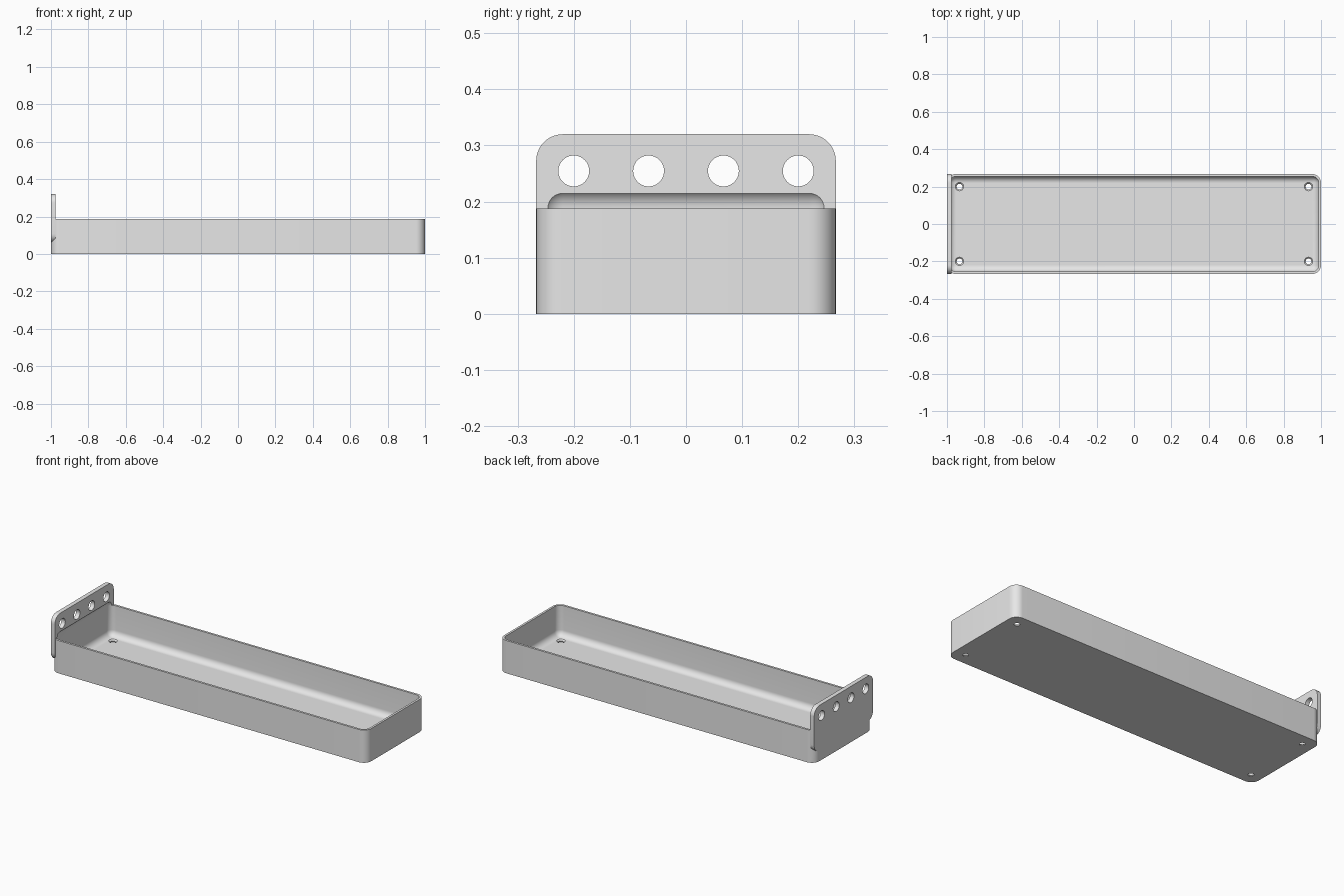
import bpy, bmesh
from mathutils import Matrix, Vector

default = bpy.data.objects.get("Cube")
if default:
    bpy.data.objects.remove(default, do_unlink=True)

# Material
grey = bpy.data.materials.new("plain grey")
grey.use_nodes = True
grey.diffuse_color = (0.8, 0.8, 0.8, 1)
grey.node_tree.nodes["Principled BSDF"].inputs["Base Color"].default_value = (0.8, 0.8, 0.8, 1)

# Main dimensions
HALF_W, RIM, WALL, PLATE = 0.267, 0.1875, 0.0125, 0.025
CORNER, FILLET = 0.0475, 0.035


def add_object(name, bm):
    bmesh.ops.recalc_face_normals(bm, faces=bm.faces)
    mesh = bpy.data.meshes.new(name)
    bm.to_mesh(mesh)
    bm.free()
    mesh.materials.append(grey)
    obj = bpy.data.objects.new(name, mesh)
    bpy.context.collection.objects.link(obj)
    return obj


def rounded_box(name, low, high, radius, axis=None, segments=10):
    """Box with edges rounded, either all or only those along one axis."""
    low, high = Vector(low), Vector(high)
    bm = bmesh.new()
    place = Matrix.Translation((low + high) / 2) @ Matrix.Diagonal((*(high - low), 1))
    bmesh.ops.create_cube(bm, size=1, matrix=place)
    edges = [e for e in bm.edges if axis is None
             or abs((e.verts[0].co - e.verts[1].co).normalized()[axis]) > 0.9]
    bmesh.ops.bevel(bm, geom=edges, offset=radius, segments=segments,
                    profile=0.5, affect='EDGES', clamp_overlap=True)
    return add_object(name, bm)


def cone(name, centre, r_low, r_high, depth, axis='Z'):
    bm = bmesh.new()
    turn = Matrix.Rotation(1.5707963, 4, 'Y') if axis == 'X' else Matrix()
    bmesh.ops.create_cone(bm, cap_ends=True, segments=40, radius1=r_low,
                          radius2=r_high, depth=depth,
                          matrix=Matrix.Translation(centre) @ turn)
    return add_object(name, bm)


def combine(target, other, operation):
    other.hide_render = True
    mod = target.modifiers.new(operation.lower(), 'BOOLEAN')
    mod.operation, mod.solver, mod.object = operation, 'EXACT', other
    bpy.context.view_layer.objects.active = target
    bpy.ops.object.modifier_apply(modifier=mod.name)
    bpy.data.objects.remove(other, do_unlink=True)


# Tray body joined to the upright end plate
tray = rounded_box("tray_with_end_plate", (-1, -HALF_W, 0), (1, HALF_W, RIM), CORNER, axis=2)
plate = rounded_box("end_plate", (-1, -HALF_W, 0.06), (-1 + PLATE, HALF_W, 0.32), CORNER, axis=0)
combine(tray, plate, 'UNION')

# Filleted cavity, which also bites a shallow recess into the plate
inner_x, inner_y = 1 - WALL, HALF_W - WALL
cavity = rounded_box("cavity_cutter", (-inner_x, -inner_y, WALL),
                     (inner_x, inner_y, RIM + FILLET + 0.0005), FILLET)
combine(tray, cavity, 'DIFFERENCE')

# Four round holes through the plate
for i in range(4):
    y = -0.2 + i * 0.4 / 3
    combine(tray, cone("plate_hole", (-1, y, 0.2545), 0.0275, 0.0275, 0.2, 'X'), 'DIFFERENCE')

# Countersunk screw holes in the floor corners
for sx in (-1, 1):
    for sy in (-1, 1):
        x, y = sx * 0.933, sy * 0.2
        combine(tray, cone("screw_hole", (x, y, 0), 0.015, 0.015, 0.1), 'DIFFERENCE')
        combine(tray, cone("countersink", (x, y, 0.009), 0.014, 0.024, 0.01), 'DIFFERENCE')

# Smooth curves, crisp edges
bpy.ops.object.select_all(action='DESELECT')
tray.select_set(True)
bpy.context.view_layer.objects.active = tray
bpy.ops.object.shade_smooth_by_angle(angle=0.5)
